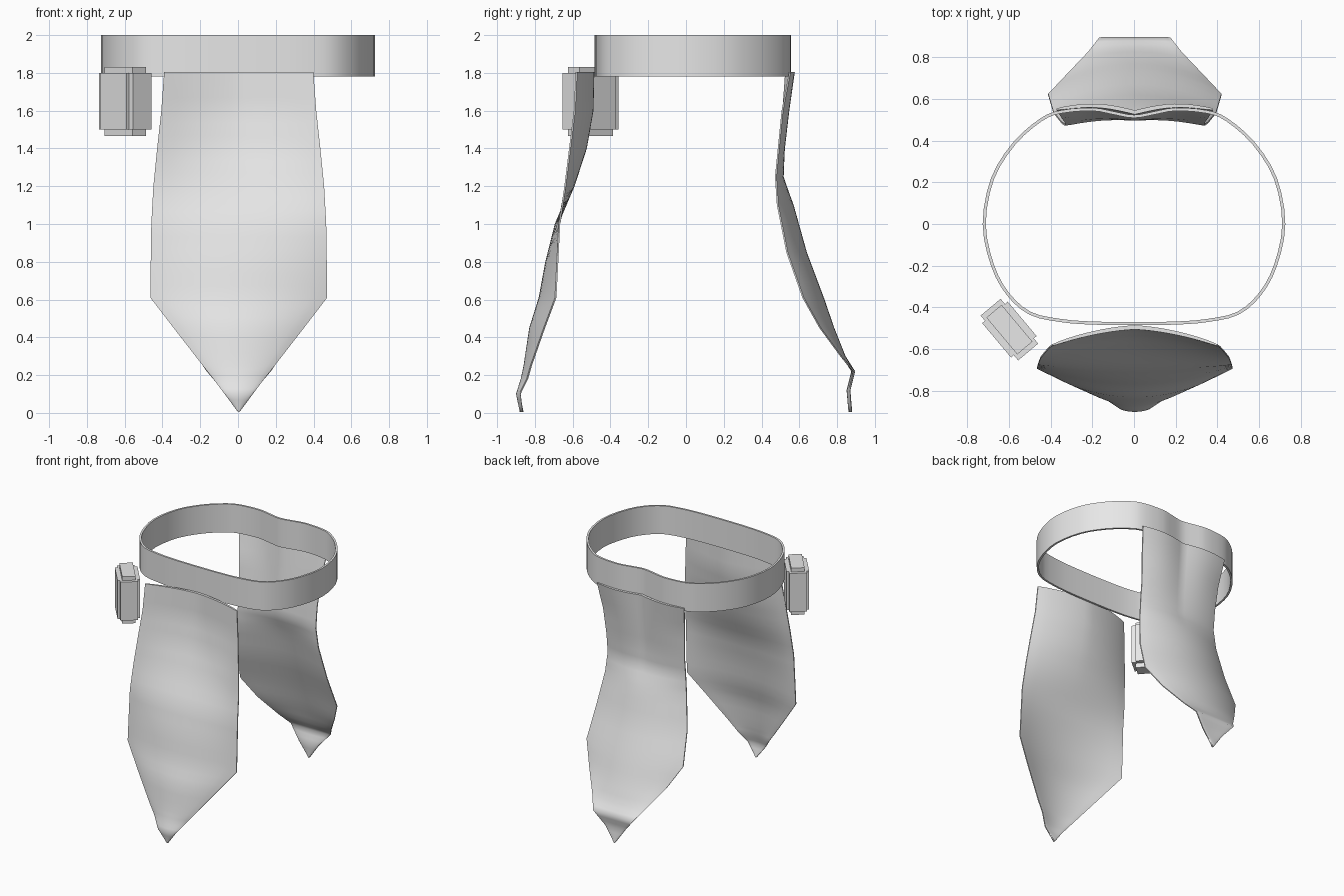
import bpy, bmesh, math
from mathutils import Matrix, Vector

if "Cube" in bpy.data.objects:
    bpy.data.objects.remove(bpy.data.objects["Cube"])

grey = bpy.data.materials.new("light_grey")
grey.diffuse_color = (0.8, 0.8, 0.8, 1)
grey.use_nodes = True
grey.node_tree.nodes["Principled BSDF"].inputs["Base Color"].default_value = grey.diffuse_color


def finish(name, bm, angle=None):
    bmesh.ops.recalc_face_normals(bm, faces=bm.faces)
    me = bpy.data.meshes.new(name)
    bm.to_mesh(me)
    bm.free()
    ob = bpy.data.objects.new(name, me)
    bpy.context.collection.objects.link(ob)
    me.materials.append(grey)
    if angle:
        bpy.ops.object.select_all(action='DESELECT')
        ob.select_set(True)
        bpy.context.view_layer.objects.active = ob
        bpy.ops.object.shade_smooth_by_angle(angle=math.radians(angle))
    return ob


def spline(pts, i, f):
    # Catmull-Rom point between pts[i] and pts[i+1] of a closed loop
    n = len(pts)
    a, b, c, d = (Vector(pts[(i + k) % n]) for k in (-1, 0, 1, 2))
    return 0.5 * (2 * b + (c - a) * f + (2 * a - 5 * b + 4 * c - d) * f * f
                  + (3 * b - a - 3 * c + d) * f ** 3)


# Belt: closed outline, mirrored, with a dip at the middle of the back
half = [(0.0, -0.485), (0.2, -0.482), (0.35, -0.47), (0.5, -0.435), (0.61, -0.34),
        (0.685, -0.2), (0.725, 0.0), (0.685, 0.22), (0.58, 0.39), (0.45, 0.505),
        (0.35, 0.545), (0.2, 0.557), (0.1, 0.54), (0.0, 0.523)]
loop = half + [(-x, y) for x, y in half[-2:0:-1]]
outer = [spline(loop, i, f) for i in range(len(loop)) for f in (0, 1 / 3, 2 / 3)]
bm = bmesh.new()
n = len(outer)
rings = []
for i, p in enumerate(outer):
    t = (outer[(i + 1) % n] - outer[i - 1]).normalized()
    q = p + Vector((-t.y, t.x)) * 0.015
    rings.append([bm.verts.new((v.x, v.y, z)) for v, z in
                  ((p, 1.78), (p, 2.0), (q, 2.0), (q, 1.78))])
for i in range(n):
    a, b = rings[i], rings[(i + 1) % n]
    for k in range(4):
        bm.faces.new((a[k], b[k], b[(k + 1) % 4], a[(k + 1) % 4]))
finish("belt", bm, 40)


def cloth(name, rows, wave, thick=0.02, cols=20, sub=3):
    # Hanging panel; rows hold height, half width, middle depth, edge depth
    levels = []
    for a, b in zip(rows, rows[1:]):
        levels += [[u + (v - u) * s / sub for u, v in zip(a, b)] for s in range(sub)]
    levels.append(rows[-1])
    sign = 1 if rows[0][2] > 0 else -1
    bm = bmesh.new()
    sheets = []
    for side in (0.5, -0.5):
        grid = []
        for z, w, yc, ye in levels:
            line = []
            for c in range(cols + 1):
                t = 2 * c / cols - 1
                y = yc + (ye - yc) * t * t
                y += wave * math.sin(math.pi * abs(t)) * max(0, (z - 1.1) / 0.7)
                d = thick * side * (0.4 + 0.6 * math.sqrt(1 - t * t))
                line.append(bm.verts.new((t * w + 0.004, y + sign * d, z)))
            grid.append(line)
        for a, b in zip(grid, grid[1:]):
            for c in range(cols):
                bm.faces.new((a[c], a[c + 1], b[c + 1], b[c]))
        sheets.append(grid)
    # Close the rim between outer and inner sheets
    def rim(g):
        return (g[0] + [r[-1] for r in g[1:]] + g[-1][-2::-1]
                + [r[0] for r in g[-2:0:-1]])
    f, k = rim(sheets[0]), rim(sheets[1])
    for i in range(len(f)):
        j = (i + 1) % len(f)
        bm.faces.new((f[i], f[j], k[j], k[i]))
    finish(name, bm, 60)


# Front panel flares forward towards a pointed tip
cloth("front_cloth", [
    (1.805, 0.395, -0.495, -0.58), (1.6, 0.41, -0.50, -0.59), (1.4, 0.432, -0.535, -0.615),
    (1.2, 0.452, -0.60, -0.64), (1.0, 0.463, -0.685, -0.67), (0.8, 0.466, -0.735, -0.68),
    (0.61, 0.468, -0.77, -0.69), (0.45, 0.345, -0.82, -0.75), (0.25, 0.19, -0.85, -0.82),
    (0.18, 0.135, -0.865, -0.84), (0.10, 0.075, -0.89, -0.88), (0.005, 0.004, -0.87, -0.87)], -0.006)

# Back panel swings in below the belt, then out to its tip
cloth("back_cloth", [
    (1.805, 0.375, 0.535, 0.55), (1.6, 0.35, 0.52, 0.51), (1.4, 0.335, 0.505, 0.49),
    (1.25, 0.335, 0.505, 0.475), (1.1, 0.35, 0.56, 0.485), (0.85, 0.39, 0.63, 0.535),
    (0.61, 0.415, 0.72, 0.62), (0.45, 0.33, 0.775, 0.71), (0.3, 0.225, 0.835, 0.82),
    (0.22, 0.17, 0.885, 0.89), (0.12, 0.085, 0.86, 0.865), (0.005, 0.004, 0.87, 0.87)], 0.028)

# Pouch at the front left: body, taller core and raised front and back plates
for name, length, depth, z0, z1 in (("pouch_body", 0.28, 0.125, 1.5, 1.8),
                                    ("pouch_core", 0.23, 0.095, 1.465, 1.83),
                                    ("pouch_plates", 0.215, 0.16, 1.5, 1.8)):
    bm = bmesh.new()
    bmesh.ops.create_cube(bm, size=1, matrix=Matrix.Translation((-0.597, -0.506, (z0 + z1) / 2))
                          @ Matrix.Rotation(math.radians(-50), 4, 'Z')
                          @ Matrix.Diagonal((length, depth, z1 - z0, 1)))
    finish(name, bm)
